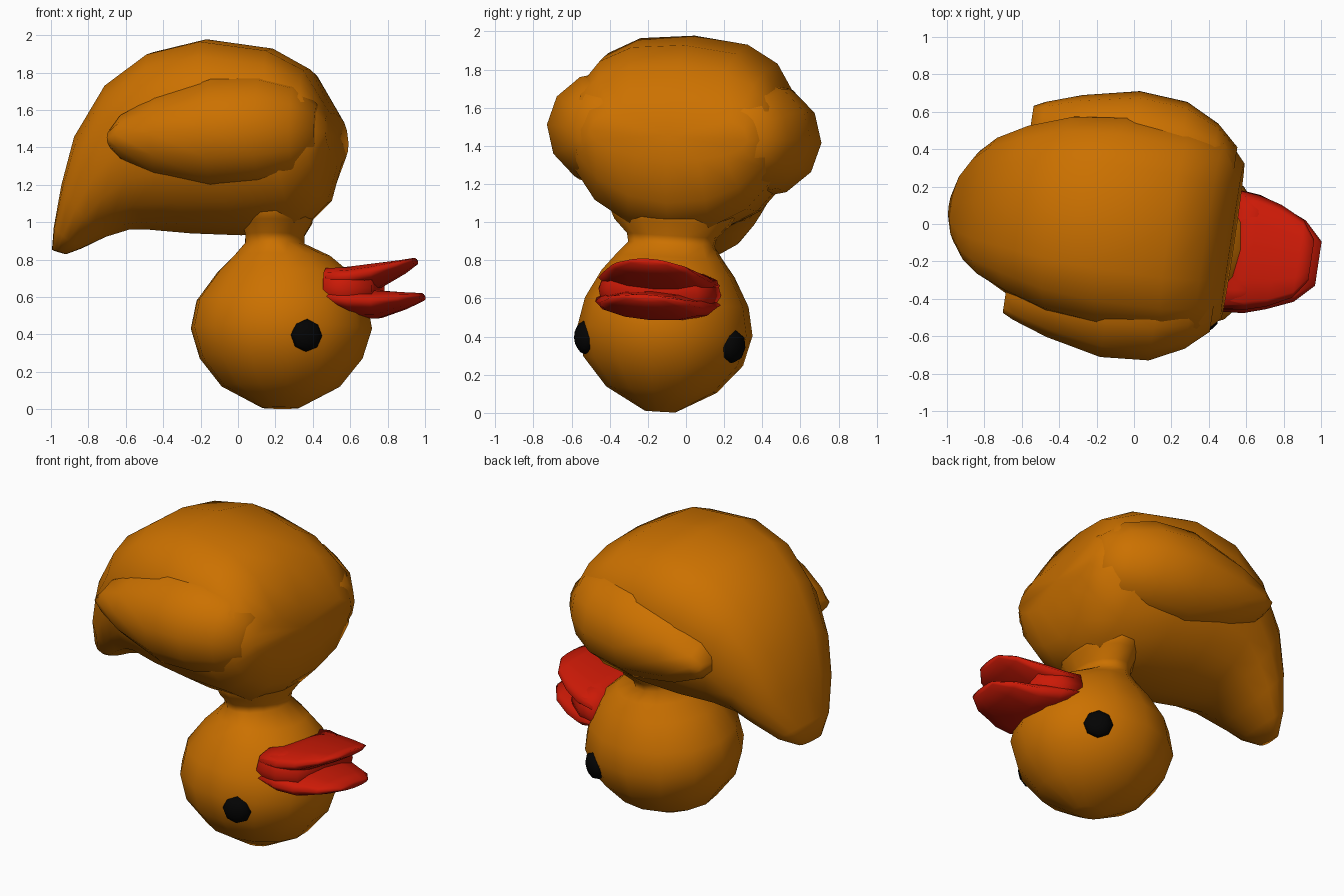
import bpy, bmesh, math
from mathutils import Vector, Matrix

if "Cube" in bpy.data.objects:
    bpy.data.objects.remove(bpy.data.objects["Cube"])

# Whole toy is yawed and rolled a little about its middle
POSE = (Matrix.Translation((0, -0.04, 1)) @ Matrix.Rotation(math.radians(-8.5), 4, 'Z')
        @ Matrix.Rotation(math.radians(-3.5), 4, 'X') @ Matrix.Translation((0, 0, -1)))


def material(name, col):
    m = bpy.data.materials.new(name)
    m.diffuse_color = (*col, 1)
    m.use_nodes = True
    m.node_tree.nodes["Principled BSDF"].inputs["Base Color"].default_value = m.diffuse_color
    return m


ORANGE = material("orange", (0.60, 0.165, 0.0))
RED = material("red", (0.60, 0.01, 0.002))
BLACK = material("black", (0.001, 0.001, 0.001))


def finish(name, bm, mat):
    bmesh.ops.recalc_face_normals(bm, faces=bm.faces)
    bm.transform(POSE)
    for f in bm.faces:
        f.smooth = True
    me = bpy.data.meshes.new(name)
    bm.to_mesh(me)
    bm.free()
    me.materials.append(mat)
    ob = bpy.data.objects.new(name, me)
    bpy.context.collection.objects.link(ob)
    return ob


def ring(c, u, v, n=14, p=1.0, q=1.0):
    """Closed superellipse on half-axes u and v; p shapes the +v side, q the -v side."""
    c, u, v = Vector(c), Vector(u), Vector(v)
    pts = []
    for i in range(n):
        a = 2 * math.pi * i / n
        x, y = math.cos(a), math.sin(a)
        e = p if y > 0 else q
        pts.append(c + u * math.copysign(abs(x) ** e, x) + v * math.copysign(abs(y) ** e, y))
    return pts


def loft(name, rings, mat):
    bm = bmesh.new()
    rows = [[bm.verts.new(p) for p in r] for r in rings]
    n = len(rows[0])
    for a, b in zip(rows, rows[1:]):
        for i in range(n):
            j = (i + 1) % n
            bm.faces.new((a[i], a[j], b[j], b[i]))
    # caps meeting at a centre point
    for r in (rows[0], rows[-1]):
        mid = bm.verts.new(sum((v.co for v in r), Vector()) / n)
        for i in range(n):
            bm.faces.new((r[i], r[(i + 1) % n], mid))
    return finish(name, bm, mat)


# Body and drooping tail: top point, bottom point, half width
stations = [
    ((0.52, 1.58), (0.54, 1.33), 0.42),
    ((0.38, 1.82), (0.48, 1.10), 0.53),
    ((0.18, 1.93), (0.34, 0.95), 0.57),
    ((-0.18, 1.98), (0.02, 0.93), 0.585),
    ((-0.47, 1.91), (-0.25, 0.94), 0.55),
    ((-0.70, 1.74), (-0.48, 0.96), 0.47),
    ((-0.87, 1.46), (-0.59, 0.96), 0.39),
    ((-0.94, 1.20), (-0.72, 0.92), 0.31),
    ((-0.985, 0.97), (-0.85, 0.86), 0.20),
    ((-1.0, 0.85), (-0.93, 0.83), 0.09),
]
body = []
for (tx, tz), (bx, bz), w in stations:
    body.append(ring(((tx + bx) / 2, 0, (tz + bz) / 2), (0, w, 0),
                     ((tx - bx) / 2, 0, (tz - bz) / 2), 16, 0.75))
loft("body", body, ORANGE)

# Head and neck: centre x, height, half length, half width
head = [(0.24, 0.005, 0.10, 0.08), (0.24, 0.12, 0.32, 0.29), (0.24, 0.27, 0.44, 0.42),
        (0.24, 0.43, 0.49, 0.46), (0.24, 0.58, 0.46, 0.43), (0.25, 0.73, 0.36, 0.35),
        (0.24, 0.82, 0.26, 0.28), (0.20, 0.885, 0.16, 0.23), (0.20, 0.93, 0.16, 0.24),
        (0.21, 1.00, 0.19, 0.31), (0.21, 1.08, 0.20, 0.35), (0.20, 1.20, 0.14, 0.30)]
loft("head", [ring((x, 0, z), (a, 0, 0), (0, b, 0), 14) for x, z, a, b in head], ORANGE)

# Wings: x, height, outer reach, half height
wing = [(-0.63, 1.42, 0.56, 0.05), (-0.57, 1.43, 0.59, 0.13), (-0.38, 1.44, 0.655, 0.23),
        (-0.08, 1.46, 0.72, 0.31), (0.18, 1.47, 0.70, 0.30), (0.36, 1.47, 0.61, 0.25),
        (0.48, 1.47, 0.50, 0.14)]
for side, label in ((-1, "front"), (1, "back")):
    rings = [ring((x, side * 0.38, z), (0, 0, h), (0, side * (o - 0.38), 0), 12)
             for x, z, o, h in wing]
    loft(label + "_wing", rings, ORANGE)

# Beak halves and the root that joins them: x, height, half width, half thickness
beak = {
    "upper_beak": [(0.52, 0.685, 0.32, 0.065), (0.64, 0.69, 0.31, 0.075),
                   (0.76, 0.715, 0.275, 0.065), (0.89, 0.76, 0.21, 0.035),
                   (0.96, 0.79, 0.11, 0.018)],
    "lower_beak": [(0.52, 0.585, 0.33, 0.06), (0.64, 0.565, 0.32, 0.08),
                   (0.76, 0.56, 0.28, 0.075), (0.90, 0.58, 0.22, 0.045),
                   (1.0, 0.60, 0.12, 0.02)],
    "beak_root": [(0.51, 0.635, 0.325, 0.115), (0.64, 0.63, 0.305, 0.125),
                  (0.76, 0.635, 0.24, 0.08)],
}
for label, rows in beak.items():
    p = 0.55 if label == "beak_root" else 1.0
    loft(label, [ring((x, 0, z), (0, w, 0), (0, 0, t), 12, p, p) for x, z, w, t in rows], RED)

# Eyes: flattened beads set on the head
for side, label in ((-1, "front"), (1, "back")):
    d = Vector((0.20, side * 0.40, -0.04)).normalized()
    bm = bmesh.new()
    bmesh.ops.create_uvsphere(bm, u_segments=8, v_segments=6, radius=1)
    bm.transform(Matrix.Translation((0.435, side * 0.395, 0.37))
                 @ d.to_track_quat('Z', 'Y').to_matrix().to_4x4()
                 @ Matrix.Diagonal((0.088, 0.088, 0.05, 1)))
    finish(label + "_eye", bm, BLACK)
